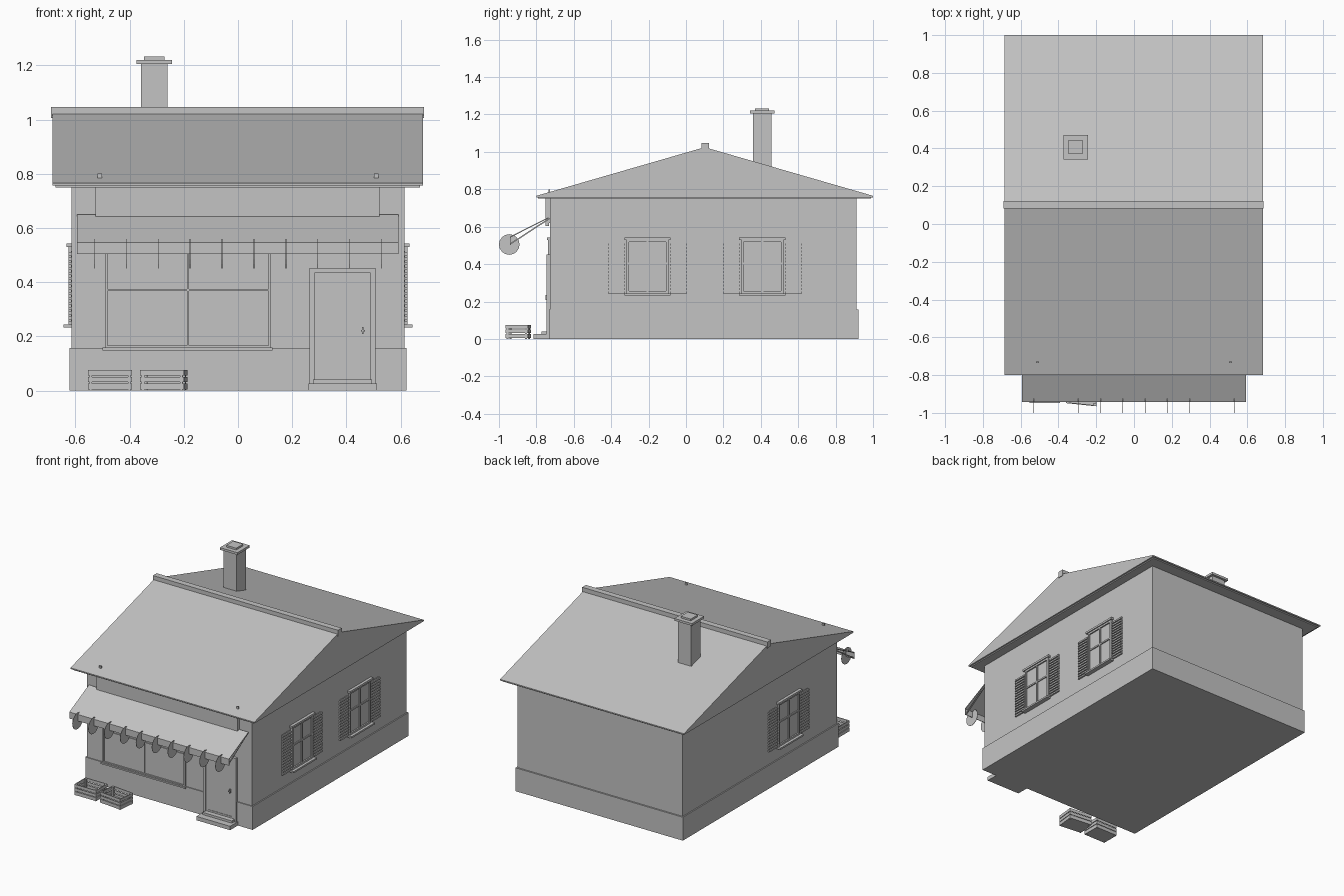
import bpy, math
from mathutils import Matrix, Vector

cube = bpy.data.objects.get("Cube")
if cube:
    bpy.data.objects.remove(cube, do_unlink=True)

GREY = (0.55, 0.55, 0.55, 1)
mat = bpy.data.materials.new("plain grey")
mat.use_nodes = True
mat.diffuse_color = GREY
mat.node_tree.nodes["Principled BSDF"].inputs["Base Color"].default_value = GREY


class Part:
    """Gathers boxes and extruded outlines into one named object."""

    def __init__(self, name):
        self.name, self.verts, self.faces = name, [], []

    def prism(self, outline, x0, x1):
        """Extrude a (y, z) outline along x."""
        n, b = len(outline), len(self.verts)
        self.verts += [(x, y, z) for x in (x0, x1) for y, z in outline]
        self.faces += [[b + i for i in reversed(range(n))], [b + n + i for i in range(n)]]
        self.faces += [[b + i, b + (i + 1) % n, b + n + (i + 1) % n, b + n + i] for i in range(n)]
        return self

    def box(self, x, y, z):
        return self.prism([(y[0], z[0]), (y[1], z[0]), (y[1], z[1]), (y[0], z[1])], *x)

    def frame(self, x, y, z, t):
        """Rectangular frame in the xz plane."""
        for a in ((x[0], x[0] + t), (x[1] - t, x[1])):
            self.box(a, y, z)
        for c in ((z[0], z[0] + t), (z[1] - t, z[1])):
            self.box((x[0] + t, x[1] - t), y, c)
        return self

    def build(self, matrix=None):
        mesh = bpy.data.meshes.new(self.name)
        mesh.from_pydata(self.verts, [], self.faces)
        if matrix:
            mesh.transform(matrix)
        mesh.materials.append(mat)
        obj = bpy.data.objects.new(self.name, mesh)
        bpy.context.collection.objects.link(obj)
        return obj


# House body
Part("walls").box((-.614, .614), (-.727, .912), (.1, .765)).build()
Part("plinth").box((-.622, .622), (-.733, .922), (0, .157)).build()

# Roof
Part("roof").prism([(-.8, .757), (1, .757), (1, .765), (.1, 1.025), (-.8, .765)], -.685, .682).build()
Part("soffit").box((-.673, .671), (-.79, .99), (.75, .758)).build()
Part("ridge_cap").box((-.69, .686), (.082, .122), (1.005, 1.047)).build()

# Chimney
cx, cy = -.309, .407
chimney = Part("chimney")
for r, z in ((.049, (.85, 1.205)), (.065, (1.205, 1.22)), (.037, (1.22, 1.232))):
    chimney.box((cx - r, cx + r), (cy - r, cy + r), z)
chimney.build()

# Shop sign with two brackets
Part("sign_board").box((-.525, .522), (-.75, -.732), (.605, .756)).build()
brackets = Part("sign_brackets")
for x in (-.51, .51):
    brackets.box((x - .008, x + .008), (-.735, -.727), (.62, .8))
brackets.build()

# Awning: canopy sheet, valance, side arms and hanging discs
awning = Part("awning")
awning.prism([(-.735, .645), (-.735, .65), (-.942, .547), (-.942, .503), (-.938, .503),
              (-.938, .543)], -.594, .592).build()
arms = Part("awning_arms")
for x in (-.59, .582):
    arms.prism([(-.73, .64), (-.73, .648), (-.94, .511), (-.94, .503)], x, x + .006)
arms.build()
discs = Part("awning_discs")
ring = [(-.945 + .055 * math.cos(a * math.tau / 16), .505 + .055 * math.sin(a * math.tau / 16))
        for a in range(16)]
for i in range(10):
    x = (i - 4.5) * .118
    discs.prism(ring, x - .001, x + .001)
discs.build()

# Shop window
win = Part("shop_window")
win.frame((-.491, .121), (-.738, -.725), (.157, .53), .009)
win.box((-.189, -.181), (-.736, -.725), (.16, .53))
win.box((-.485, .115), (-.736, -.725), (.367, .375))
win.build()
Part("shop_window_glass").box((-.485, .115), (-.73, -.725), (.16, .525)).build()
trim = Part("shop_window_trim")
for z in ((.148, .158), (.53, .543)):
    trim.box((-.5, .128), (-.744, -.725), z)
trim.build()

# Door and steps
Part("door_frame").frame((.263, .507), (-.746, -.727), (.015, .452), .019).build()
Part("door").box((.28, .49), (-.737, -.72), (.03, .437)).build()
Part("door_panel").frame((.282, .488), (-.74, -.73), (.04, .434), .012).build()
Part("door_steps").box((.261, .512), (-.815, -.725), (0, .026)) \
    .box((.277, .495), (-.772, -.725), (.026, .041)).build()
Part("door_handle").box((.457, .463), (-.75, -.736), (.208, .234)) \
    .box((.453, .468), (-.752, -.746), (.218, .224)).build()


# Side windows are made facing the front, then turned onto the side walls
def side_window(name, center, sx):
    turn = Matrix.Translation(Vector((sx * .614, center, 0))) @ Matrix.Rotation(sx * math.pi / 2, 4, "Z")
    w = Part(name + "_frame")
    w.frame((-.112, .112), (-.012, .005), (.243, .53), .012)
    w.box((-.006, .006), (-.01, .005), (.25, .525))
    w.box((-.105, .105), (-.01, .005), (.399, .409))
    w.box((-.124, .124), (-.019, .005), (.53, .543))
    w.box((-.124, .124), (-.03, .005), (.232, .243))
    w.build(turn)
    Part(name + "_glass").box((-.105, .105), (-.003, .005), (.25, .525)).build(turn)
    s = Part(name + "_shutters")
    for x in (-.211, .121):
        s.box((x + .002, x + .088), (-.003, .005), (.244, .514))
        for i in range(15):
            z = .244 + i * .0182
            s.box((x, x + .09), (-.011, .004), (z, z + .0105))
    s.build(turn)


side_window("left_front_window", -.206, 1)
side_window("left_back_window", .408, 1)
side_window("right_front_window", -.206, -1)


# Slatted crates
def crate(name, x, y, degrees):
    hx, hy, t = .081, .06, .005
    c = Part(name)
    c.box((-hx, hx), (-hy, hy), (.004, .012))
    for z in ((.004, .027), (.031, .05), (.055, .075)):
        for s in (-1, 1):
            c.box((-hx, hx), sorted((s * hy, s * (hy - t))), z)
            c.box(sorted((s * hx, s * (hx - t))), (-hy, hy), z)
    for sx in (-1, 1):
        for sy in (-1, 1):
            c.box(sorted((sx * (hx - t), sx * (hx - .015))),
                  sorted((sy * (hy - t), sy * (hy - .015))), (0, .075))
    c.build(Matrix.Translation(Vector((x, y, 0))) @ Matrix.Rotation(math.radians(degrees), 4, "Z"))


crate("left_crate", -.472, -.888, 0)
crate("right_crate", -.274, -.897, -6)
